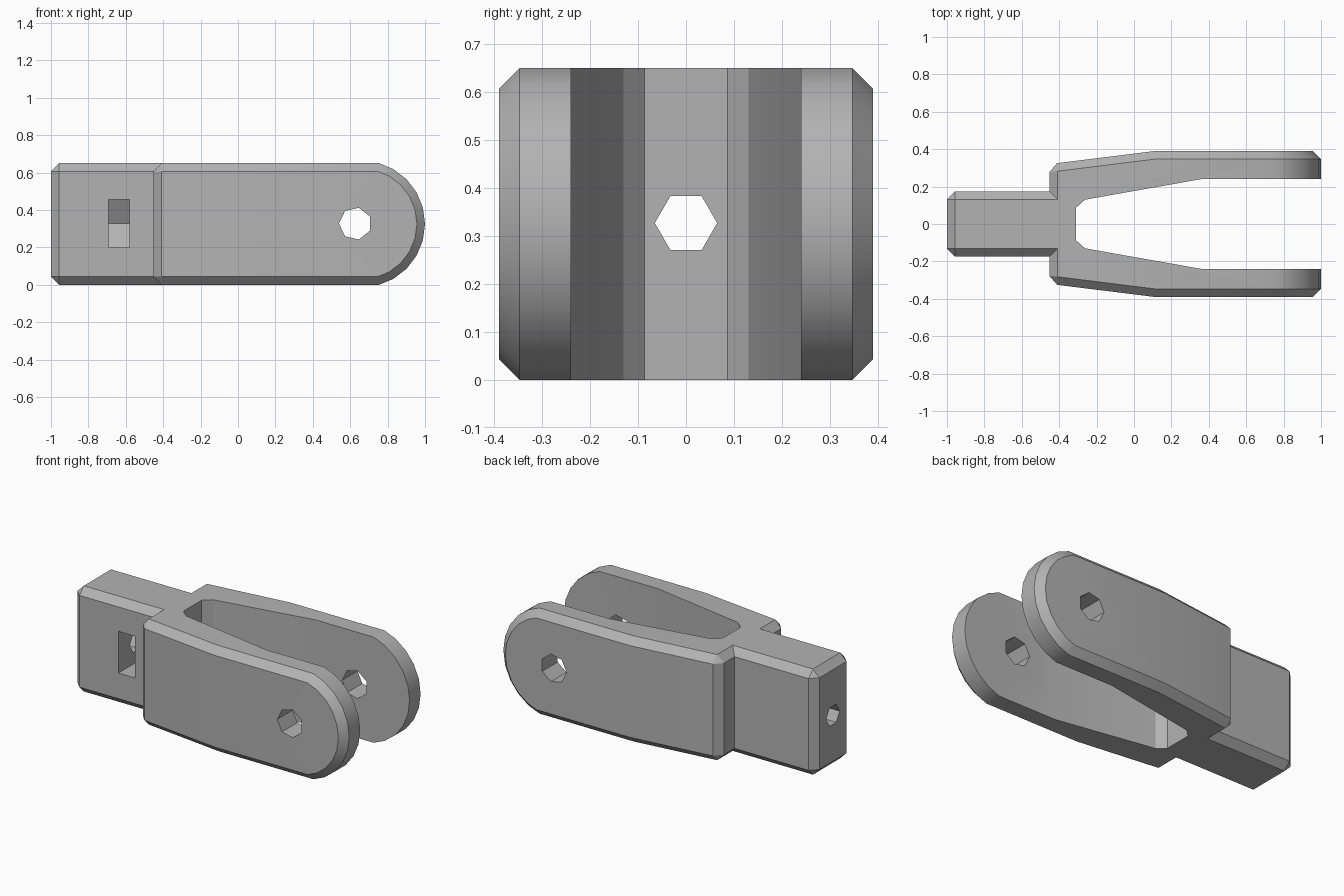
import bpy, bmesh, math
from mathutils import Vector

if "Cube" in bpy.data.objects:
    bpy.data.objects.remove(bpy.data.objects["Cube"], do_unlink=True)

HEIGHT, MID, CHAMFER = 0.65, 0.325, 0.043

grey = bpy.data.materials.new("plain_grey")
grey.use_nodes = True
colour = (0.45, 0.45, 0.45, 1)
grey.diffuse_color = colour
grey.node_tree.nodes["Principled BSDF"].inputs["Base Color"].default_value = colour


def prism(name, points, axis, start, end):
    """Extrude a closed outline along one axis; points fill the other two axes in order."""
    bm = bmesh.new()
    verts = []
    for a, b in points:
        co = [a, b]
        co.insert(axis, start)
        verts.append(bm.verts.new(co))
    face = bm.faces.new(verts)
    grown = bmesh.ops.extrude_face_region(bm, geom=[face])["geom"]
    shift = Vector((0, 0, 0))
    shift[axis] = end - start
    bmesh.ops.translate(bm, vec=shift, verts=[g for g in grown if isinstance(g, bmesh.types.BMVert)])
    bmesh.ops.recalc_face_normals(bm, faces=bm.faces)
    mesh = bpy.data.meshes.new(name)
    bm.to_mesh(mesh)
    bm.free()
    obj = bpy.data.objects.new(name, mesh)
    mesh.materials.append(grey)
    bpy.context.collection.objects.link(obj)
    return obj


def ring(cx, cy, radius, sides, turn=0.0):
    return [(cx + radius * math.cos(turn + math.tau * i / sides),
             cy + radius * math.sin(turn + math.tau * i / sides)) for i in range(sides)]


def carve(target, cutter, operation="DIFFERENCE"):
    mod = target.modifiers.new("carve", "BOOLEAN")
    mod.operation, mod.object, mod.solver = operation, cutter, "EXACT"
    bpy.context.view_layer.objects.active = target
    bpy.ops.object.modifier_apply(modifier=mod.name)
    bpy.data.objects.remove(cutter, do_unlink=True)


# Plan outline of stem, shoulders and forked arms, mirrored across y
half = [(-1, 0.175), (-0.453, 0.175), (-0.453, 0.32), (0.11, 0.39), (1.1, 0.39),
        (1.1, 0.24), (0.36, 0.24), (-0.262, 0.13), (-0.31, 0.087)]
outline = half + [(x, -y) for x, y in reversed(half)]
body = prism("fork_clevis", outline, 2, 0, HEIGHT)

# Rounded arm tips
arc = [(0.661 + 0.339 * math.cos(math.radians(a)), MID + 0.339 * math.sin(math.radians(a)))
       for a in range(-75, 76, 15)]
carve(body, prism("tip_rounding", arc + [(-2, 1), (-2, -0.4)], 1, -1, 1), "INTERSECT")

# Chamfer the outer edges, leaving the slot between the arms sharp
bm = bmesh.new()
bm.from_mesh(body.data)
bmesh.ops.remove_doubles(bm, verts=bm.verts, dist=0.0005)
bm.normal_update()


def is_outer(edge):
    middle = (edge.verts[0].co + edge.verts[1].co) / 2
    in_slot = middle.x > -0.35 and abs(middle.y) < 0.32
    return edge.is_manifold and not in_slot and edge.calc_face_angle_signed() > 0.8


bmesh.ops.bevel(bm, geom=[e for e in bm.edges if is_outer(e)], offset=CHAMFER,
                offset_type="OFFSET", segments=1, affect="EDGES", clamp_overlap=False)
bmesh.ops.recalc_face_normals(bm, faces=bm.faces)
bm.to_mesh(body.data)
bm.free()

# Pin hole through both arms
carve(body, prism("pin_hole", ring(0.627, 0.327, 0.087, 7, math.pi), 1, -1, 1))

# Screw hole along the stem and hexagonal nut pocket open to the front
carve(body, prism("screw_hole", ring(0, 0.327, 0.065, 6), 0, -1.2, 0))
pocket = [(-0.4, 0.2), (0.075, 0.2), (0.15, 0.328), (0.075, 0.457), (-0.4, 0.457)]
carve(body, prism("nut_pocket", pocket, 0, -0.692, -0.58))

# Soft shading on the tips and the slight arm bend
for obj in bpy.context.selected_objects:
    obj.select_set(False)
body.select_set(True)
bpy.context.view_layer.objects.active = body
bpy.ops.object.shade_smooth_by_angle(angle=math.radians(30))
